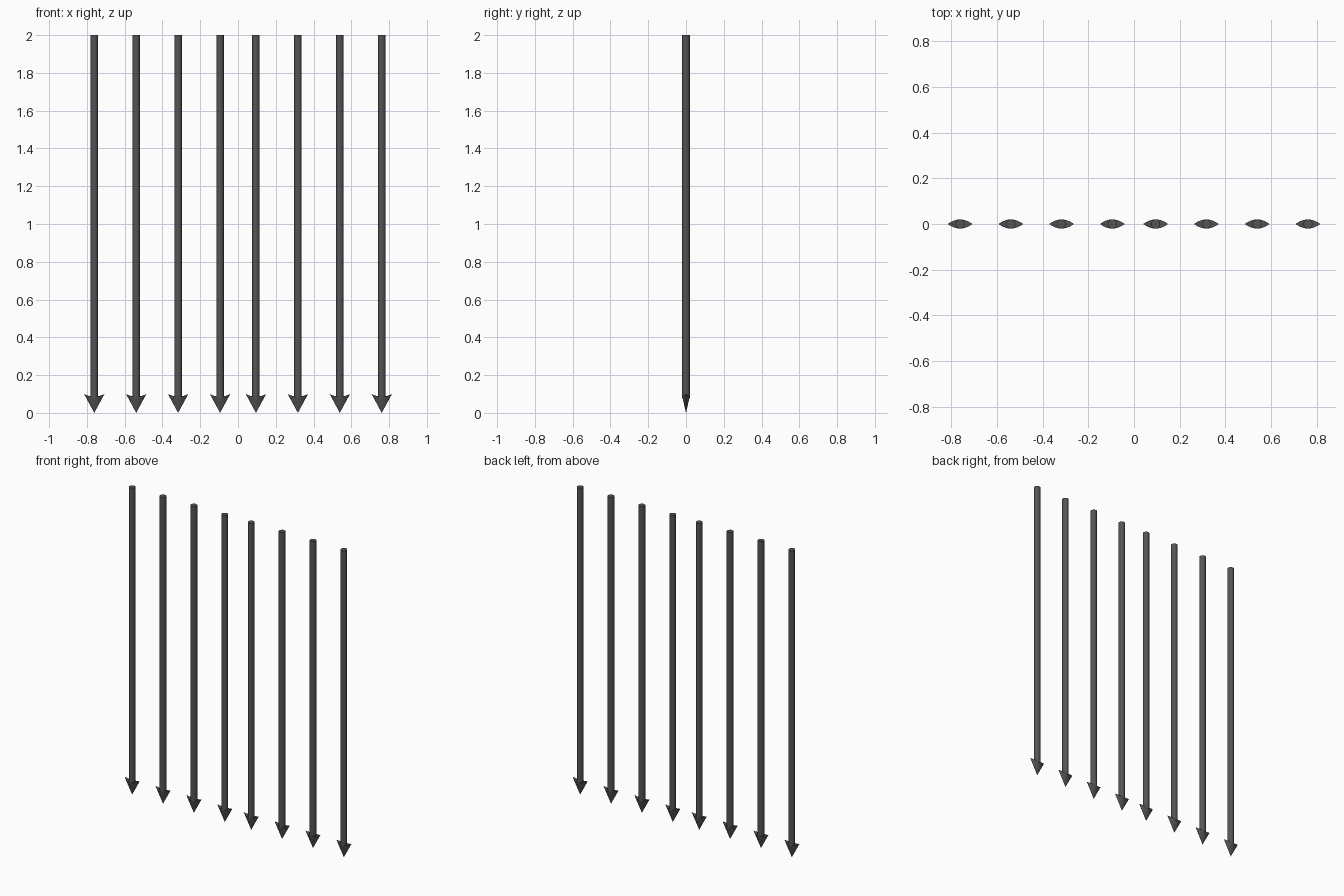
import bpy, bmesh, math

if "Cube" in bpy.data.objects:
    bpy.data.objects.remove(bpy.data.objects["Cube"])

# one dark grey for everything
grey = bpy.data.materials.new("dark_grey")
grey.diffuse_color = (0.09, 0.09, 0.09, 1)
grey.use_nodes = True
grey.node_tree.nodes["Principled BSDF"].inputs["Base Color"].default_value = grey.diffuse_color

ROD_R, HALF_W, HALF_D = 0.02, 0.054, 0.02
HEAD_TOP, RIM_DIP = 0.1, 0.014
N = 12


def finish(name, bm, x, angle):
    bmesh.ops.recalc_face_normals(bm, faces=bm.faces)
    mesh = bpy.data.meshes.new(name)
    bm.to_mesh(mesh)
    bm.free()
    mesh.materials.append(grey)
    ob = bpy.data.objects.new(name, mesh)
    ob.location.x = x
    bpy.context.collection.objects.link(ob)
    bpy.ops.object.select_all(action='DESELECT')
    ob.select_set(True)
    bpy.context.view_layer.objects.active = ob
    bpy.ops.object.shade_smooth_by_angle(angle=math.radians(angle))


def rod(x):
    bm = bmesh.new()
    bmesh.ops.create_cone(bm, cap_ends=True, segments=24, radius1=ROD_R,
                          radius2=ROD_R, depth=2 - 0.08)
    bmesh.ops.translate(bm, verts=bm.verts, vec=(0, 0, 1.04))
    finish("arrow_rod", bm, x, 40)


def head(x):
    # lens-shaped rim, dipping at the middle of each face, tapering to a point
    bm = bmesh.new()
    tip = bm.verts.new((0, 0, 0))
    rim = []
    for side in (-1, 1):
        for i in range(N):
            u = -1 + 2 * i / N
            bulge = 1 - u * u
            rim.append(bm.verts.new((-side * u * HALF_W, side * HALF_D * bulge,
                                     HEAD_TOP - RIM_DIP * bulge)))
    for i, v in enumerate(rim):
        bm.faces.new((tip, v, rim[(i + 1) % len(rim)]))
    # top: strips across the lens
    M = 2 * N
    for i in range(N):
        quad = [rim[i], rim[i + 1], rim[(M - i - 1) % M], rim[(M - i) % M]]
        bm.faces.new(list(dict.fromkeys(quad)))
    finish("arrow_head", bm, x, 35)


# eight arrows, mirrored about the centre
for s in (-1, 1):
    for k in range(4):
        x = s * (0.095 + 0.222 * k)
        rod(x)
        head(x)
